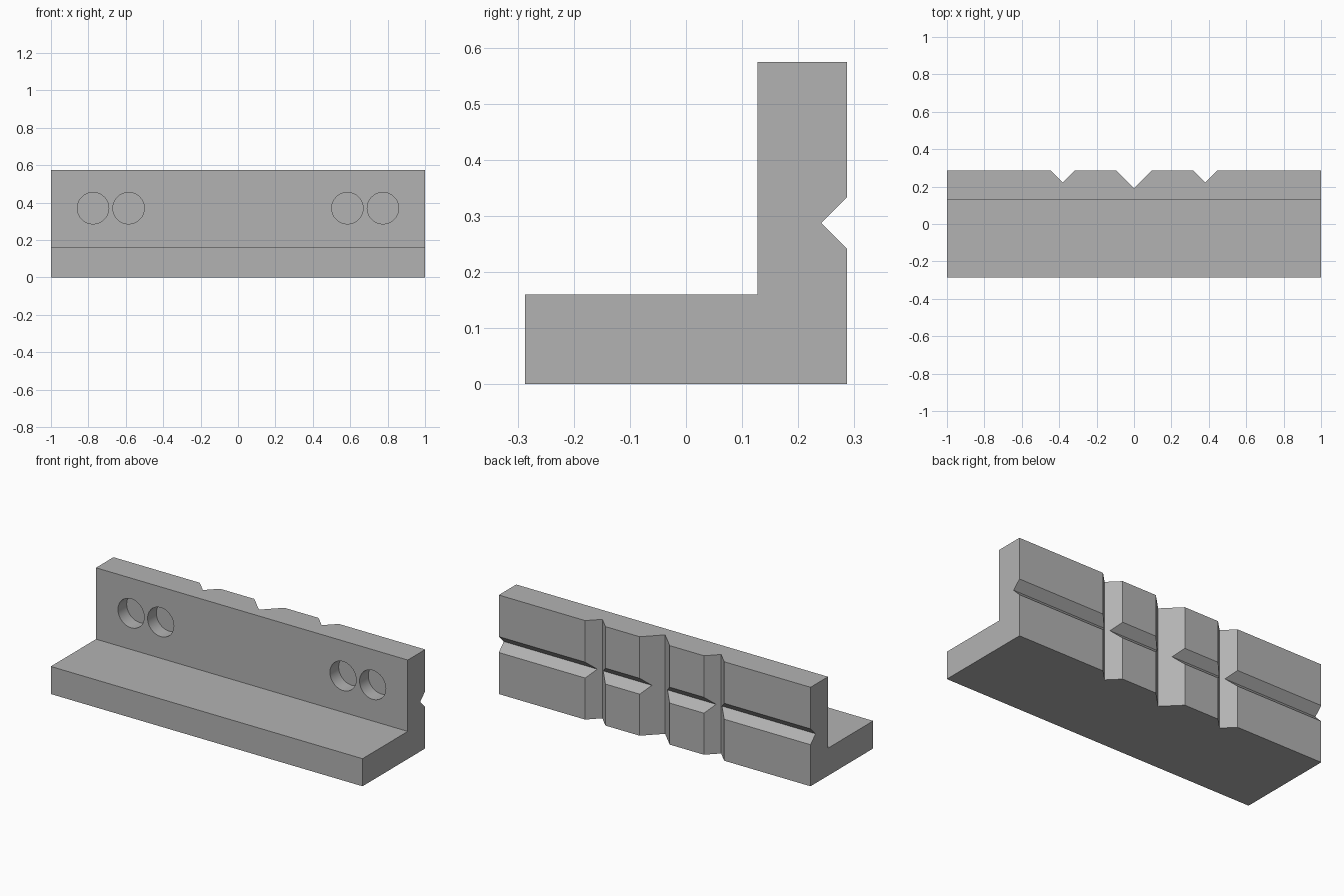
import bpy
import bmesh
from math import radians
from mathutils import Matrix, Vector

if "Cube" in bpy.data.objects:
    bpy.data.objects.remove(bpy.data.objects["Cube"])

BACK, INNER, FRONT = 0.287, 0.127, -0.287
TOP, SLAB = 0.574, 0.16
HOLE_DEPTH = 0.08

grey = bpy.data.materials.new("plain_grey")
grey.use_nodes = True
colour = (0.45, 0.45, 0.45, 1)
grey.diffuse_color = colour
grey.node_tree.nodes["Principled BSDF"].inputs["Base Color"].default_value = colour


def add_object(name, bm):
    bmesh.ops.recalc_face_normals(bm, faces=bm.faces)
    mesh = bpy.data.meshes.new(name)
    bm.to_mesh(mesh)
    bm.free()
    mesh.materials.append(grey)
    obj = bpy.data.objects.new(name, mesh)
    bpy.context.collection.objects.link(obj)
    return obj


def prism(name, points, sweep):
    """Extrude a flat outline along the sweep vector."""
    bm = bmesh.new()
    face = bm.faces.new([bm.verts.new(p) for p in points])
    ext = bmesh.ops.extrude_face_region(bm, geom=[face], use_keep_orig=True)
    moved = [v for v in ext["geom"] if isinstance(v, bmesh.types.BMVert)]
    bmesh.ops.translate(bm, verts=moved, vec=sweep)
    return add_object(name, bm)


def vertical_notch(x, depth):
    """Right-angled V cut down the whole back face."""
    reach = depth + 0.1
    outline = [(x, BACK - depth, -0.1), (x + reach, BACK + 0.1, -0.1),
               (x - reach, BACK + 0.1, -0.1)]
    return prism("notch_cutter", outline, Vector((0, 0, 1)))


def hole(x):
    """Blind round hole in the inner face of the upright."""
    bm = bmesh.new()
    length = HOLE_DEPTH + 0.1
    turn = Matrix.Rotation(radians(90), 4, "X")
    place = Matrix.Translation((x, INNER + HOLE_DEPTH - length / 2, 0.37))
    bmesh.ops.create_cone(bm, cap_ends=True, segments=64, radius1=0.084,
                          radius2=0.084, depth=length, matrix=place @ turn)
    return add_object("hole_cutter", bm)


# L-shaped bracket
section = [(FRONT, 0), (BACK, 0), (BACK, TOP), (INNER, TOP), (INNER, SLAB), (FRONT, SLAB)]
bracket = prism("angle_bracket", [(-1, y, z) for y, z in section], Vector((2, 0, 0)))

# Vertical notches and holes, mirrored about the middle
cutters = [vertical_notch(0, 0.096)]
for side in (-1, 1):
    cutters.append(vertical_notch(side * 0.381, 0.065))
    cutters += [hole(side * x) for x in (0.585, 0.775)]

# Horizontal groove along the back
groove, reach = 0.046, 0.146
outline = [(-1.1, BACK - groove, 0.287), (-1.1, BACK + 0.1, 0.287 + reach),
           (-1.1, BACK + 0.1, 0.287 - reach)]
cutters.append(prism("groove_cutter", outline, Vector((2.2, 0, 0))))

# Cut everything out and keep the finished mesh
for cutter in cutters:
    cutter.hide_render = True
    cut = bracket.modifiers.new("cut", "BOOLEAN")
    cut.operation = "DIFFERENCE"
    cut.solver = "EXACT"
    cut.object = cutter
graph = bpy.context.evaluated_depsgraph_get()
finished = bpy.data.meshes.new_from_object(bracket.evaluated_get(graph))
bracket.modifiers.clear()
bracket.data = finished
for cutter in cutters:
    bpy.data.objects.remove(cutter)

# Smooth hole walls, crisp edges elsewhere
bpy.ops.object.select_all(action="DESELECT")
bracket.select_set(True)
bpy.context.view_layer.objects.active = bracket
bpy.ops.object.shade_smooth_by_angle(angle=radians(30))
